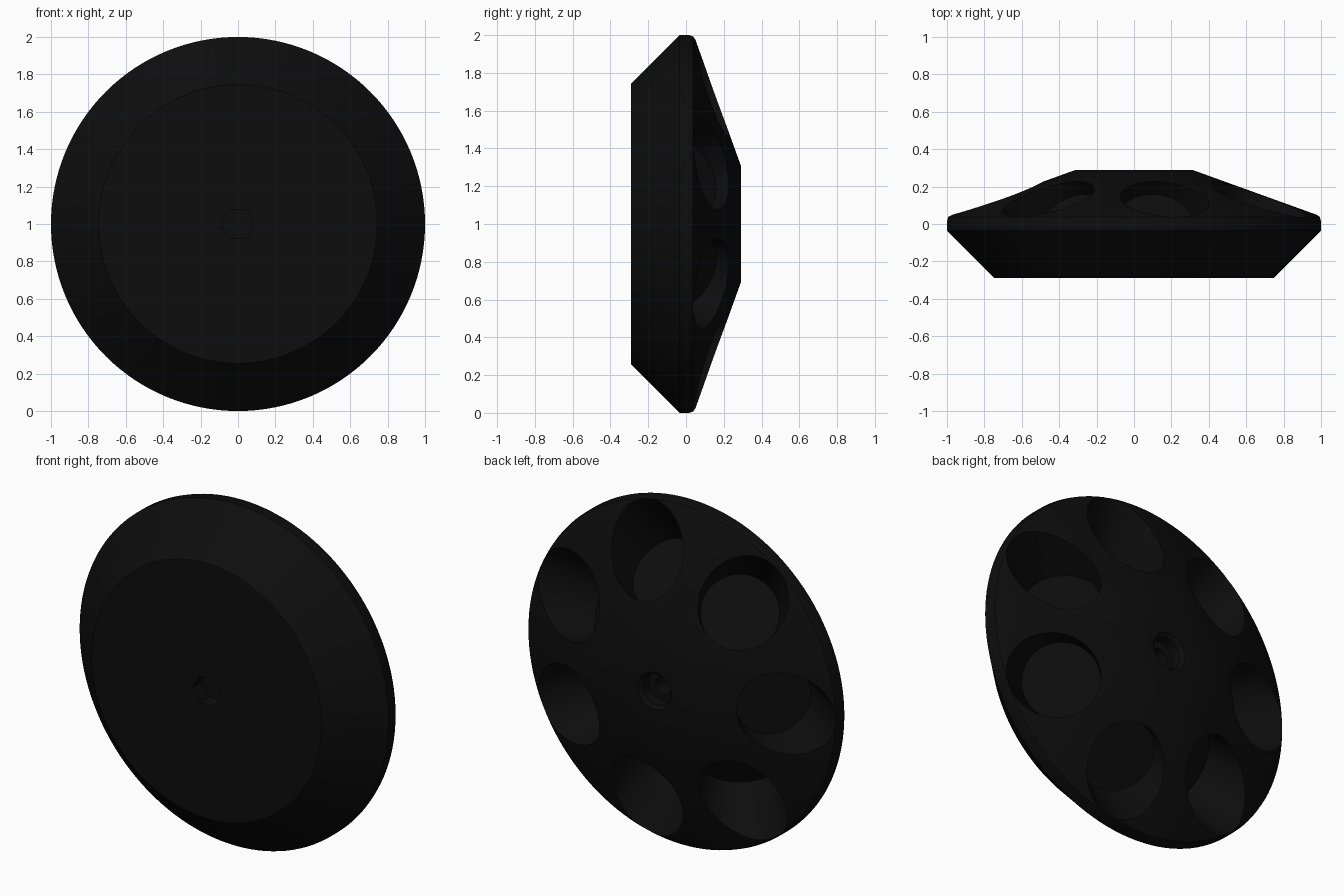
import bpy, bmesh, math
from mathutils import Matrix, Vector

cube = bpy.data.objects.get("Cube")
if cube:
    bpy.data.objects.remove(cube, do_unlink=True)

CENTRE = Vector((0, 0, 1))
POCKETS = 7
TILT = math.radians(49)

black = bpy.data.materials.new("matte_black")
black.use_nodes = True
colour = (0.004, 0.004, 0.004, 1)
black.diffuse_color = colour
black.node_tree.nodes["Principled BSDF"].inputs["Base Color"].default_value = colour


def lathe(name, profile, segments, place):
    """Spin (radius, height) points about local z; end points on the axis close the solid."""
    bm = bmesh.new()
    verts = [bm.verts.new((r, 0, h)) for r, h in profile]
    edges = [bm.edges.new((a, b)) for a, b in zip(verts, verts[1:])]
    bmesh.ops.spin(bm, geom=verts + edges, cent=(0, 0, 0), axis=(0, 0, 1),
                   angle=math.tau, steps=segments)
    bmesh.ops.remove_doubles(bm, verts=bm.verts, dist=0.0005)
    bmesh.ops.recalc_face_normals(bm, faces=bm.faces)
    bm.transform(place)
    mesh = bpy.data.meshes.new(name)
    bm.to_mesh(mesh)
    bm.free()
    mesh.materials.append(black)
    obj = bpy.data.objects.new(name, mesh)
    bpy.context.scene.collection.objects.link(obj)
    return obj


# Local z of the disc points to the back (+y)
to_back = Matrix.Translation(CENTRE) @ Matrix.Rotation(-math.pi / 2, 4, 'X')

# Disc: flat front, bevelled edge, conical back, stepped centre bore
disc = lathe("knob_disc", [
    (0, -0.29), (0.745, -0.29), (1, -0.035), (1, 0.015), (0.993, 0.038), (0.975, 0.05),
    (0.31, 0.29), (0.108, 0.29), (0.09, 0.27), (0.09, 0.21), (0, 0.21)], 128, to_back)

cutters = []

# Tapered finger pockets, leaning outwards around the back
for i in range(POCKETS):
    angle = math.pi + i * math.tau / POCKETS
    out = Vector((math.cos(angle), 0, math.sin(angle)))
    axis = out * math.sin(TILT) + Vector((0, math.cos(TILT), 0))
    place = Matrix.Translation(CENTRE + out * 0.56) @ axis.to_track_quat('Z', 'Y').to_matrix().to_4x4()
    cutters.append(lathe("pocket_cutter", [
        (0, 0), (0.21, 0), (0.222, 0.1), (0.255, 0.34), (0.28, 0.5), (0, 0.5)], 64, place))

# Through bore and hexagonal front recess
cutters.append(lathe("bore_cutter", [(0, -0.5), (0.05, -0.5), (0.05, 0.5), (0, 0.5)], 32, to_back))
cutters.append(lathe("hex_cutter", [(0, -0.5), (0.09, -0.5), (0.09, -0.2), (0, -0.2)], 6, to_back))

for cutter in cutters:
    mod = disc.modifiers.new("cut", 'BOOLEAN')
    mod.operation = 'DIFFERENCE'
    mod.solver = 'EXACT'
    mod.object = cutter

# Apply the cuts and drop the cutters
bpy.context.view_layer.update()
graph = bpy.context.evaluated_depsgraph_get()
result = bpy.data.meshes.new_from_object(disc.evaluated_get(graph))
disc.modifiers.clear()
disc.data = result
for cutter in cutters:
    bpy.data.objects.remove(cutter, do_unlink=True)

bpy.ops.object.select_all(action='DESELECT')
disc.select_set(True)
bpy.context.view_layer.objects.active = disc
bpy.ops.object.shade_smooth_by_angle(angle=math.radians(28))
